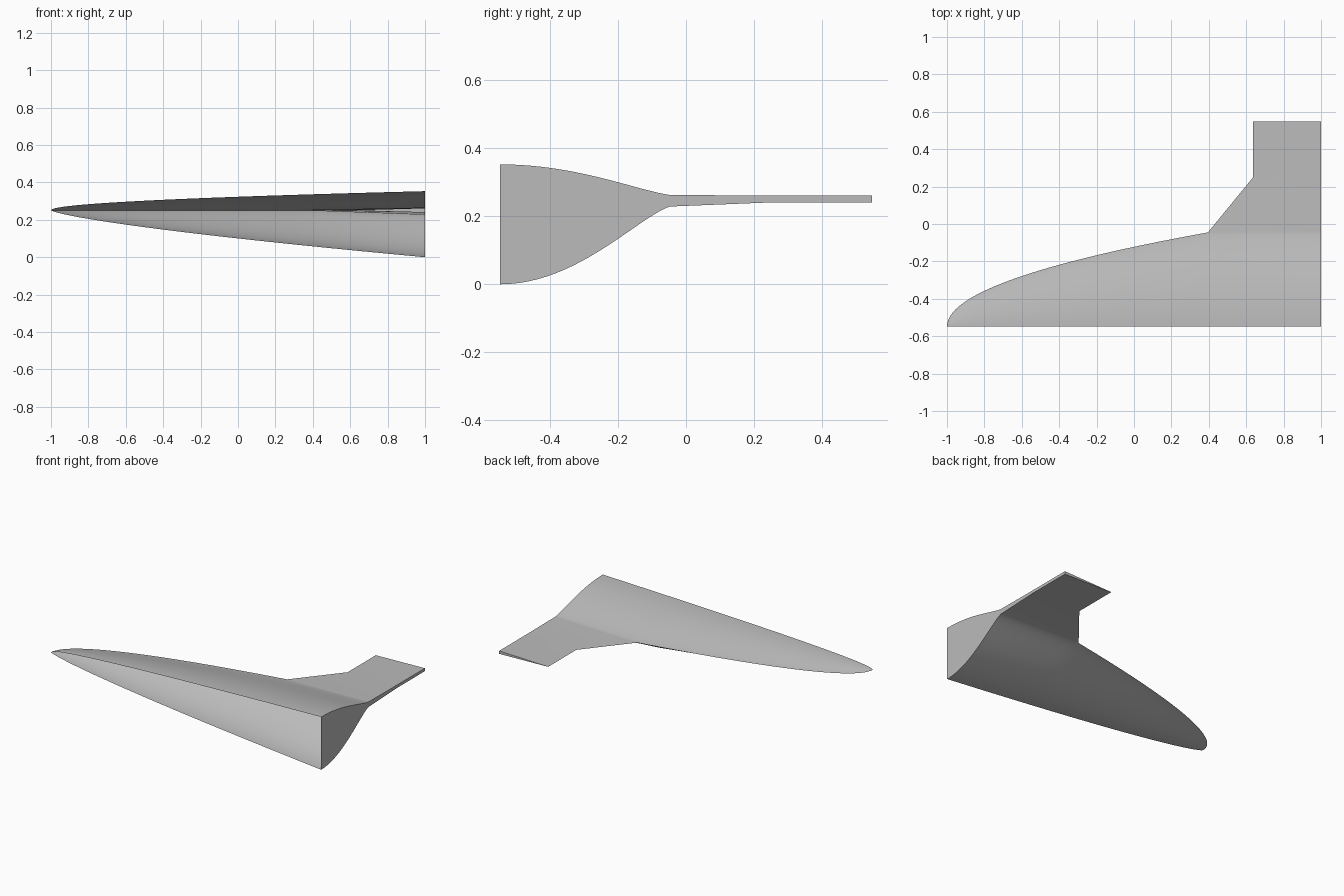
import bpy, bmesh, math

if "Cube" in bpy.data.objects:
    bpy.data.objects.remove(bpy.data.objects["Cube"])

Y0, Y1 = -0.548, 0.548        # open centre plane, wing tip
X_ROOT, X_BACK = 0.395, 1.0   # wing root leading edge, flat base
Z_EDGE = 0.251                # height of the sharp leading edge
HALF_WIDTH = 0.503
SMALL = 1e-6

grey = bpy.data.materials.new("light_grey")
grey.diffuse_color = (0.5, 0.5, 0.5, 1)
grey.use_nodes = True
grey.node_tree.nodes["Principled BSDF"].inputs["Base Color"].default_value = grey.diffuse_color

bm = bmesh.new()


def add_face(points):
    """Face from points, dropping repeated ones at pinched edges."""
    kept = []
    for p in points:
        if all(math.dist(p, q) > SMALL for q in kept):
            kept.append(p)
    if len(kept) > 2:
        bm.faces.new([bm.verts.new(p) for p in kept])


def add_grid(rows):
    for a, b in zip(rows, rows[1:]):
        for i in range(len(a) - 1):
            add_face((a[i], a[i + 1], b[i + 1], b[i]))


def body_point(x, u, side):
    """Hull surface point: u runs from centre plane to edge, side is +1 top or -1 bottom."""
    t = x + 1
    width = HALF_WIDTH * math.sqrt(min(t / (X_ROOT + 1), 1))
    f = max(0, (x - X_ROOT) / (X_BACK - X_ROOT))
    if side > 0:
        depth, edge = 0.102 * math.sqrt(t / 2), 0.012 * f
    else:
        depth, edge = 0.251 * (t / 2) ** 0.737, 0.022 * f
    h = edge + (depth - edge) * (1 - u * u) ** 1.35
    return (x, Y0 + u * width, Z_EDGE + side * h)


# Wing sections: y, leading edge x, rise and drop at the trailing edge
SECTIONS = [(Y0 + HALF_WIDTH, X_ROOT, 0.012, 0.022),
            (0.25, 0.637, 0.010, 0.010),
            (Y1, 0.637, 0.010, 0.010)]


def wing_point(section, f, side):
    y, x_le, rise, drop = section
    return (x_le + f * (X_BACK - x_le), y, Z_EDGE + f * (rise if side > 0 else -drop))


FRACTIONS = [i / 10 for i in range(11)]
xs = [-1 + (X_ROOT + 1) * (i / 40) ** 2 for i in range(40)]
xs += [X_ROOT + f * (X_BACK - X_ROOT) for f in FRACTIONS]
us = [math.sin(i / 28 * math.pi / 2) for i in range(28)] + [1.0]

# Hull skins and wing skins
for side in (1, -1):
    add_grid([[body_point(x, u, side) for u in us] for x in xs])
    add_grid([[wing_point(s, f, side) for s in SECTIONS] for f in FRACTIONS])

# Flat base behind hull and wing
add_grid([[body_point(X_BACK, u, s) for u in us] for s in (1, -1)])
add_grid([[wing_point(c, 1, s) for c in SECTIONS] for s in (1, -1)])

# Wing tip cap
add_grid([[wing_point(SECTIONS[-1], f, s) for f in FRACTIONS] for s in (1, -1)])

# Weld the skins and point the normals outward
bmesh.ops.remove_doubles(bm, verts=bm.verts[:], dist=1e-5)
bmesh.ops.recalc_face_normals(bm, faces=bm.faces[:])
bm.normal_update()
base = max(bm.faces, key=lambda f: f.calc_center_median().x)
if base.normal.x < 0:
    bmesh.ops.reverse_faces(bm, faces=bm.faces[:])

mesh = bpy.data.meshes.new("half_hull_with_wing")
bm.to_mesh(mesh)
bm.free()
mesh.materials.append(grey)
hull = bpy.data.objects.new("half_hull_with_wing", mesh)
bpy.context.collection.objects.link(hull)
bpy.context.view_layer.objects.active = hull
hull.select_set(True)
bpy.ops.object.shade_smooth_by_angle(angle=math.radians(30))
